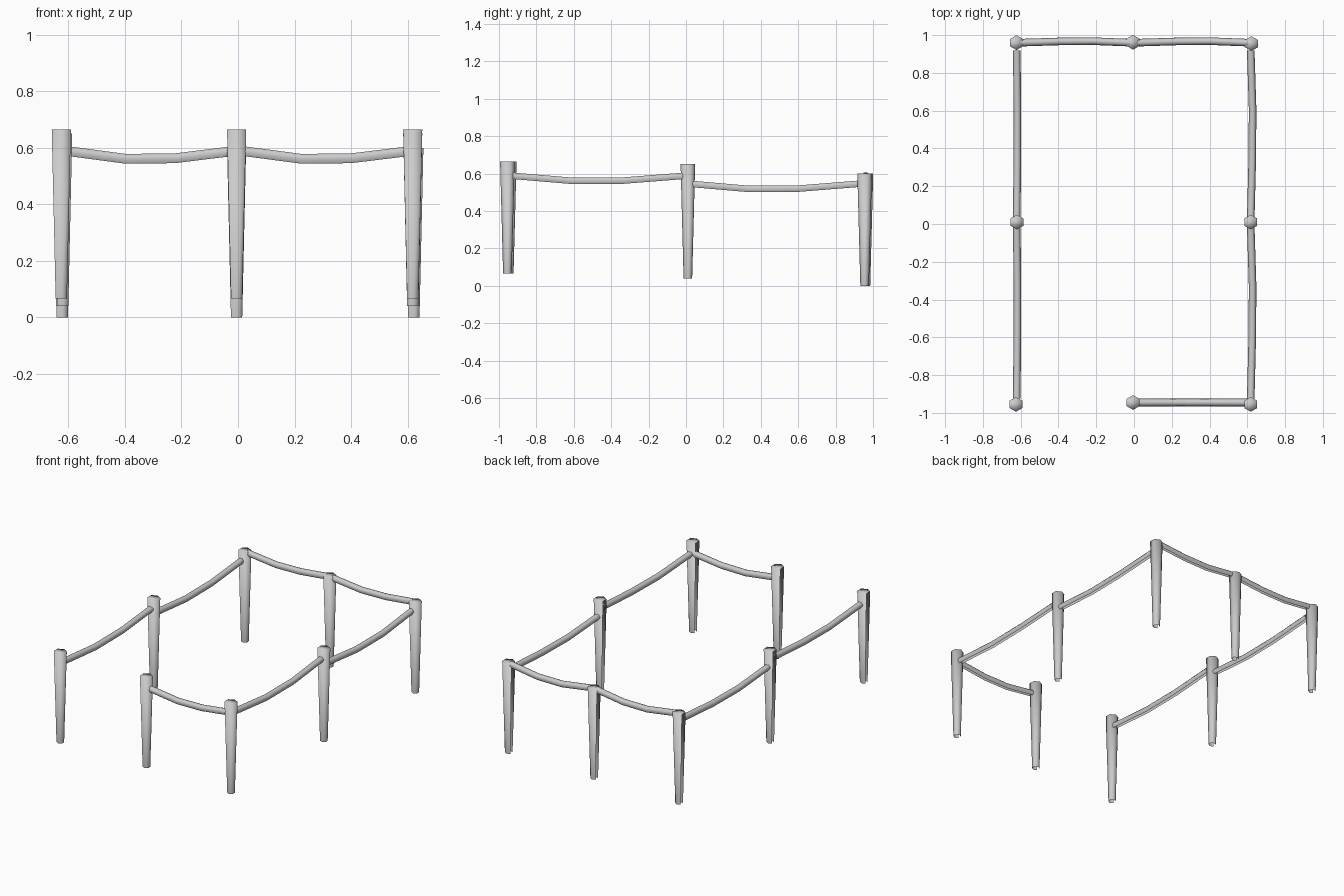
import bpy, bmesh, math
from mathutils import Vector

if "Cube" in bpy.data.objects:
    bpy.data.objects.remove(bpy.data.objects["Cube"])

grey = bpy.data.materials.new("light grey")
grey.diffuse_color = (0.6, 0.6, 0.6, 1)
grey.use_nodes = True
grey.node_tree.nodes["Principled BSDF"].inputs["Base Color"].default_value = grey.diffuse_color


def finish(bm, name):
    mesh = bpy.data.meshes.new(name)
    bm.to_mesh(mesh)
    bm.free()
    obj = bpy.data.objects.new(name, mesh)
    bpy.context.collection.objects.link(obj)
    mesh.materials.append(grey)
    for p in mesh.polygons:
        p.use_smooth = True
    return obj


def loft(bm, rings, skip):
    """Bridge six-sided rings, leaving the hidden side open."""
    for a, b in zip(rings, rings[1:]):
        for i in range(6):
            if i != skip:
                j = (i + 1) % 6
                bm.faces.new((a[i], a[j], b[j], b[i]))


# Tapered post: closed top, open base and open left side
def post(name, x, y, z0, z1):
    bm = bmesh.new()
    rings = []
    for r, z in ((0.023, z0), (0.039, z1)):
        rings.append([bm.verts.new((x + r * math.cos(a), y + r * math.sin(a), z))
                      for a in (math.radians(60 * i - 30) for i in range(6))])
    loft(bm, rings, 3)
    bm.faces.new(rings[-1])
    finish(bm, name)


# Sagging rope: three segments, open along the underside
def rope(name, start, end, z, bulge=(0, 0)):
    bm = bmesh.new()
    start, end = Vector((*start, z)), Vector((*end, z))
    along = (end - start).normalized()
    side = along.cross(Vector((0, 0, 1)))
    rings = []
    for t, sag, push in ((0, 0, 0), (0.35, 0.027, 0.8), (0.65, 0.025, 1), (1, 0, 0)):
        c = start.lerp(end, t) + Vector((bulge[0] * push, bulge[1] * push, -sag))
        rings.append([bm.verts.new(c + side * 0.02 * math.cos(a)
                                   + Vector((0, 0, 0.02 * math.sin(a))))
                      for a in (math.radians(60 * i) for i in range(6))])
    loft(bm, rings, 4)
    bmesh.ops.recalc_face_normals(bm, faces=bm.faces)
    if max(bm.faces, key=lambda f: f.calc_center_median().z).normal.z < 0:
        bmesh.ops.reverse_faces(bm, faces=bm.faces)
    finish(bm, name)


# Posts step down toward the back
rows = {"front": (0.067, 0.665), "middle": (0.04, 0.65), "back": (0.0, 0.6)}
spots = {
    "front": {"left": (-0.625, -0.955), "centre": (-0.005, -0.945), "right": (0.618, -0.955)},
    "middle": {"left": (-0.62, 0.01), "right": (0.618, 0.01)},
    "back": {"left": (-0.622, 0.96), "centre": (-0.005, 0.962), "right": (0.622, 0.955)},
}
for row, places in spots.items():
    for place, (x, y) in places.items():
        post(f"{row}_{place}_post", x, y, *rows[row])

# Ropes along both sides
for place, x, bulge in (("left", -0.621, 0.004), ("right", 0.618, 0.01)):
    rope(f"front_{place}_rope", (x, -0.925), (x, -0.01), 0.588, (bulge, 0))
    rope(f"back_{place}_rope", (x, 0.025), (x, 0.918), 0.545, (bulge, 0))

# Ropes across the back and half of the front
rope("back_rope_left", (-0.6, 0.96), (-0.02, 0.96), 0.588, (0, 0.008))
rope("back_rope_right", (0.02, 0.96), (0.605, 0.96), 0.588, (0, 0.008))
rope("front_rope", (0.02, -0.945), (0.605, -0.945), 0.588)
